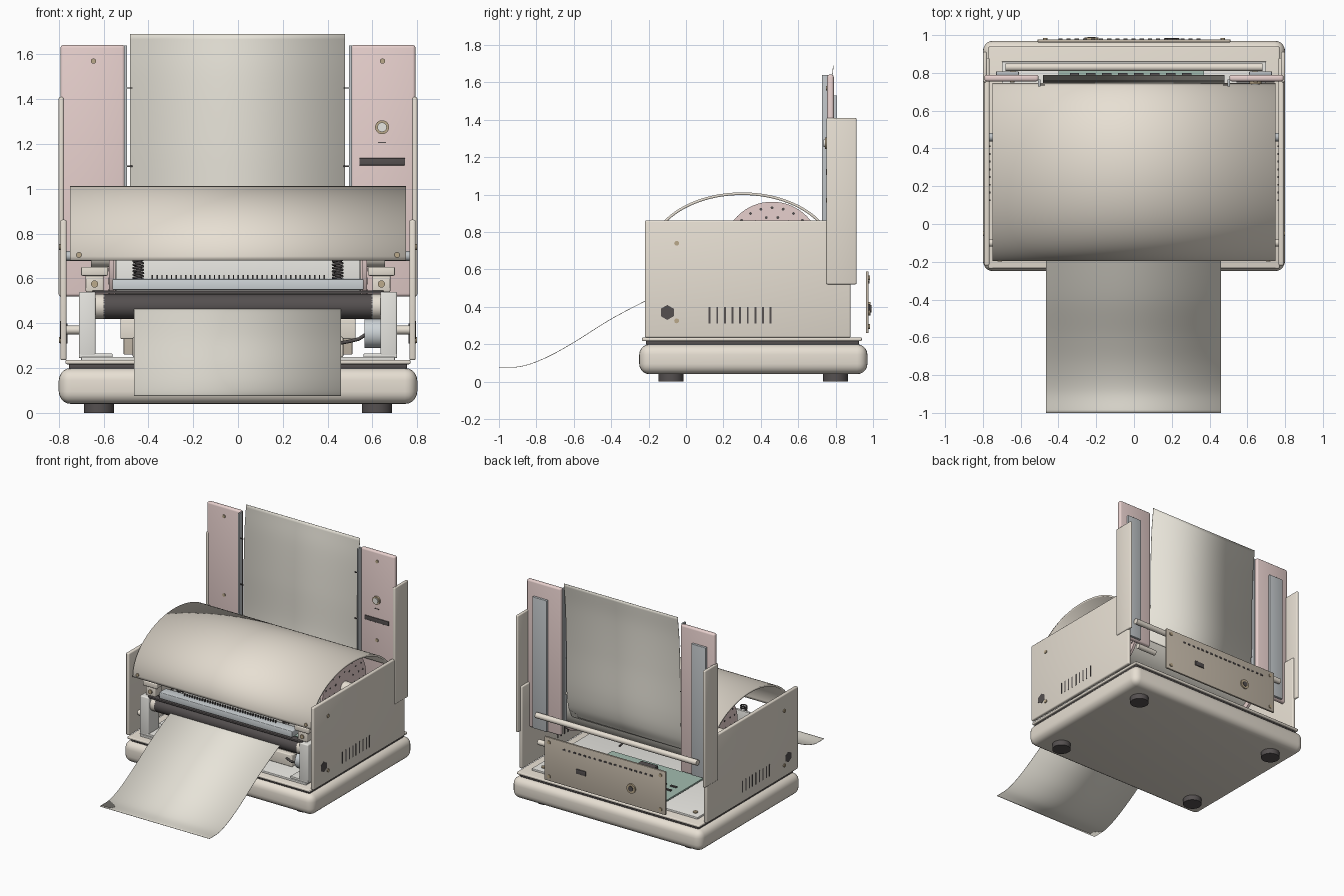
import bpy, bmesh, math
from mathutils import Vector

if "Cube" in bpy.data.objects:
    bpy.data.objects.remove(bpy.data.objects["Cube"])

COL = dict(cream=(.80, .74, .65), pink=(.80, .63, .61), dark=(.09, .08, .08), grey=(.52, .55, .57),
           white=(.80, .79, .75), green=(.36, .50, .43), paper=(.80, .77, .69),
           brass=(.50, .40, .26), taupe=(.56, .49, .40), steel=(.62, .66, .68))
MATS = {}
for k, c in COL.items():
    MATS[k] = bpy.data.materials.new(k)
    MATS[k].diffuse_color = (*c, 1)


def finish(name, bm, mat, smooth=True):
    bmesh.ops.recalc_face_normals(bm, faces=bm.faces)
    me = bpy.data.meshes.new(name)
    bm.to_mesh(me)
    bm.free()
    ob = bpy.data.objects.new(name, me)
    bpy.context.collection.objects.link(ob)
    me.materials.append(MATS[mat])
    if smooth:
        bpy.ops.object.select_all(action='DESELECT')
        ob.select_set(True)
        bpy.context.view_layer.objects.active = ob
        bpy.ops.object.shade_smooth_by_angle(angle=math.radians(35))
    return ob


def box(name, x, y, z, mat, bevel=0, seg=3):
    """Box from (min, max) ranges, with optional rounded edges."""
    bm = bmesh.new()
    bmesh.ops.create_cube(bm, size=1)
    for v in bm.verts:
        v.co = Vector([(r[0] + r[1]) / 2 + c * abs(r[1] - r[0]) for c, r in zip(v.co, (x, y, z))])
    if bevel:
        bmesh.ops.bevel(bm, geom=bm.edges[:], offset=bevel, segments=seg, profile=.5, affect='EDGES')
    return finish(name, bm, mat, bool(bevel))


def cyl(name, c, r, length, axis, mat, n=32):
    bm = bmesh.new()
    bmesh.ops.create_cone(bm, cap_ends=True, segments=n, radius1=r, radius2=r, depth=length)
    d = Vector({'X': (1, 0, 0), 'Y': (0, 1, 0), 'Z': (0, 0, 1)}[axis])
    bmesh.ops.transform(bm, matrix=d.to_track_quat('Z', 'Y').to_matrix().to_4x4(), verts=bm.verts)
    bmesh.ops.translate(bm, vec=c, verts=bm.verts)
    return finish(name, bm, mat)


def spline(p, n=8):
    """Catmull-Rom curve through (y, z) points."""
    p = [Vector(q) for q in p]
    p = [2 * p[0] - p[1]] + p + [2 * p[-1] - p[-2]]
    out = []
    for a, b, c, d in zip(p, p[1:], p[2:], p[3:]):
        for i in range(n):
            t = i / n
            out.append(.5 * (2 * b + (c - a) * t + (2 * a - 5 * b + 4 * c - d) * t * t + (3 * b - a - 3 * c + d) * t ** 3))
    return out + [p[-2]]


def sheet(name, pts, x0, x1, thick, mat):
    """Curved sheet: a (y, z) path swept across x with a small thickness."""
    bm = bmesh.new()
    rows = [[bm.verts.new((x, q[0], q[1])) for x in (x0, x1)] for q in pts]
    for a, b in zip(rows, rows[1:]):
        bm.faces.new((a[0], a[1], b[1], b[0]))
    ob = finish(name, bm, mat)
    m = ob.modifiers.new('thickness', 'SOLIDIFY')
    m.thickness, m.offset = thick, 0
    return ob


def tube(name, pts, r, mat):
    cu = bpy.data.curves.new(name, 'CURVE')
    cu.dimensions, cu.bevel_depth, cu.bevel_resolution = '3D', r, 2
    s = cu.splines.new('POLY')
    s.points.add(len(pts) - 1)
    for q, p in zip(s.points, pts):
        q.co = (*p, 1)
    cu.materials.append(MATS[mat])
    ob = bpy.data.objects.new(name, cu)
    bpy.context.collection.objects.link(ob)


def repeat(ob, count, step):
    m = ob.modifiers.new('repeat', 'ARRAY')
    m.use_relative_offset, m.use_constant_offset = False, True
    m.count, m.constant_offset_displace = count, step


# base tray, seal and rim
box('base', (-.8, .8), (-.25, .97), (.04, .2), 'cream', .055, 5)
box('seal', (-.755, .755), (-.215, .925), (.195, .222), 'dark', .008)
box('rim', (-.77, .77), (-.235, .94), (.217, .236), 'cream', .006)
box('floor_plate', (-.7, .7), (-.18, .86), (.23, .25), 'white', .004)
for sx in (-1, 1):
    for y in (-.08, .8):
        cyl('foot', (sx * .62, y, .025), .067, .05, 'Z', 'dark')
        cyl('floor_screw', (sx * .64, y, .253), .016, .012, 'Z', 'brass', 12)

for sx in (-1, 1):
    def X(a, b):
        return sorted((sx * a, sx * b))
    # side panels with vents and screws
    box('side_panel', X(.765, .793), (-.22, .88), (.235, .862), 'cream', .009)
    box('rear_side_panel', X(.778, .8), (.75, .912), (.52, 1.41), 'cream', .008)
    vent = box('side_vent', X(.76, .7945), (.121, .131), (.31, .40), 'dark')
    repeat(vent, 9, (0, .0408, 0))
    for z in (.325, .74):
        cyl('side_screw', (sx * .793, -.05, z), .013, .012, 'X', 'brass', 16)
    # pink uprights, edge guides, rear rails
    box('upright', X(.505, .792), (.755, .79), (.52, 1.642), 'pink', .013)
    box('paper_guide', X(.495, .509), (.727, .765), (.6, 1.64), 'grey', .003)
    box('rear_rail', X(.61, .73), (.788, .808), (.53, 1.53), 'grey', .003)
    for z in (.97, 1.57):
        cyl('upright_screw', (sx * .645, .754, z), .012, .012, 'Y', 'brass', 16)
    for z in (1.1, 1.45):
        box('guide_tab', X(.47, .5), (.732, .738), (z - .003, z + .003), 'dark')
    # roll flange with holes, hub
    cyl('roll_flange', (sx * .565, .46, .70), .262, .02, 'X', 'pink', 64)
    cyl('roll_hub', (sx * .61, .46, .70), .05, .09, 'X', 'cream')
    cyl('roll_axle', (sx * .70, .46, .70), .022, .14, 'X', 'grey', 20)
    for r, n in ((.12, 12), (.18, 18), (.23, 24)):
        for i in range(n):
            a = math.tau * i / n
            cyl('flange_hole', (sx * .5755, .46 + r * math.cos(a), .7 + r * math.sin(a)), .008, .003, 'X', 'dark', 8)
    # roller end brackets
    box('bracket', X(.635, .71), (-.17, -.04), (.25, .54), 'white', .008)
    box('bracket_foot', X(.56, .71), (-.17, .02), (.245, .265), 'white', .004)
    cyl('roller_bearing', (sx * .62, -.1, .475), .055, .05, 'X', 'cream')
    box('latch_post', X(.6, .68), (-.14, -.06), (.54, .615), 'cream', .006)
    box('latch_cap', X(.58, .7), (-.15, -.05), (.612, .652), 'cream', .006)
    cyl('latch_screw', (sx * .64, -.142, .575), .016, .012, 'Y', 'brass', 16)
    cyl('side_stub', (sx * .74, -.1, .37), .02, .08, 'X', 'cream', 20)
    cyl('stub_nut', (sx * .79, -.1, .37), .04, .01, 'X', 'dark', 6)
    # springs and cover screws
    tube('spring', [(sx * .445 + .022 * math.cos(t * .6), -.06 + .022 * math.sin(t * .6), .595 + t * .0014)
                    for t in range(66)], .005, 'dark')
    cyl('cover_screw', (sx * .71, -.193, .705), .012, .012, 'Y', 'brass', 16)

# controls on the right upright
cyl('button_ring', (.643, .752, 1.275), .031, .02, 'Y', 'brass')
cyl('button', (.643, .748, 1.275), .021, .026, 'Y', 'white')
box('display_slot', (.542, .745), (.748, .76), (1.105, 1.137), 'dark', .002)
box('indicator', (.625, .66), (.752, .76), (1.205, 1.21), 'dark')

# arched cover: elliptical profile
arc = [(.3 - .49 * math.cos(a), .68 + .325 * math.sin(a))
       for a in [math.radians(154) * i / 48 for i in range(49)]]
sheet('cover', arc, -.75, .75, .014, 'cream')

# paper: rear sheet, supply roll, printed sheet
sheet('rear_paper', spline([(.69, .64), (.735, .74), (.755, .9), (.757, 1.2), (.768, 1.5), (.788, 1.69)]),
      -.482, .478, .003, 'paper')
cyl('paper_roll', (0, .46, .70), .225, 1.1, 'X', 'paper', 64)
sheet('front_paper', spline([(-.12, .475), (-.2, .44), (-.4, .335), (-.6, .21), (-.75, .128),
                             (-.88, .082), (-1, .077)]), -.465, .46, .003, 'paper')

# print mechanism
cyl('platen_roller', (0, -.1, .475), .055, 1.2, 'X', 'dark', 40)
box('roller_bar', (-.65, .65), (-.16, -.11), (.532, .546), 'dark', .003)
box('tear_bar', (-.56, .56), (-.15, -.07), (.549, .597), 'steel', .005)
box('head_plate', (-.545, .545), (.0, .02), (.54, .685), 'white', .003)
tooth = box('tear_tooth', (-.385, -.379), (-.1, -.09), (.595, .615), 'dark')
repeat(tooth, 37, (.0213, 0, 0))
box('cross_beam', (-.525, .525), (.02, .11), (.33, .42), 'cream', .006)
box('beam_step', (-.47, .47), (-.02, .05), (.25, .34), 'cream', .006)
cyl('motor', (.6, -.06, .355), .065, .07, 'X', 'steel')
tube('wire', [(.57, -.07, .35), (.54, -.08, .33), (.5, -.07, .32), (.4, 0, .3), (.35, .3, .3)], .008, 'dark')

# circuit board
box('circuit_board', (-.4, .37), (.36, .85), (.268, .28), 'green')
box('main_chip', (-.06, .08), (.42, .54), (.28, .305), 'dark')
for i in range(8):
    for j in range(4):
        box('small_chip', (-.34 + i * .085, -.29 + i * .085), (.59 + j * .065, .605 + j * .065), (.28, .288), 'dark')

# rear tie rod
cyl('tie_rod', (0, .83, .65), .021, 1.36, 'X', 'cream', 24)
cyl('lower_stub', (.58, .83, .45), .02, .16, 'X', 'cream', 20)

# rear connector plate
box('rear_plate', (-.51, .51), (.962, .977), (.26, .59), 'taupe', .003)
dot = box('rear_vent', (-.40, -.378), (.97, .981), (.525, .537), 'dark')
repeat(dot, 18, (.043, 0, 0))
cyl('power_ring', (-.225, .979, .39), .036, .016, 'Y', 'brass')
cyl('power_hole', (-.225, .983, .39), .02, .016, 'Y', 'dark')
box('data_port', (.16, .24), (.97, .984), (.38, .415), 'dark', .002)
for x in (-.47, .47):
    for z in (.295, .555):
        cyl('plate_screw', (x, .979, z), .013, .01, 'Y', 'brass', 16)

for m in bpy.data.materials:
    if m.users and not m.is_grease_pencil:
        m.use_nodes = True
        m.node_tree.nodes["Principled BSDF"].inputs["Base Color"].default_value = m.diffuse_color
